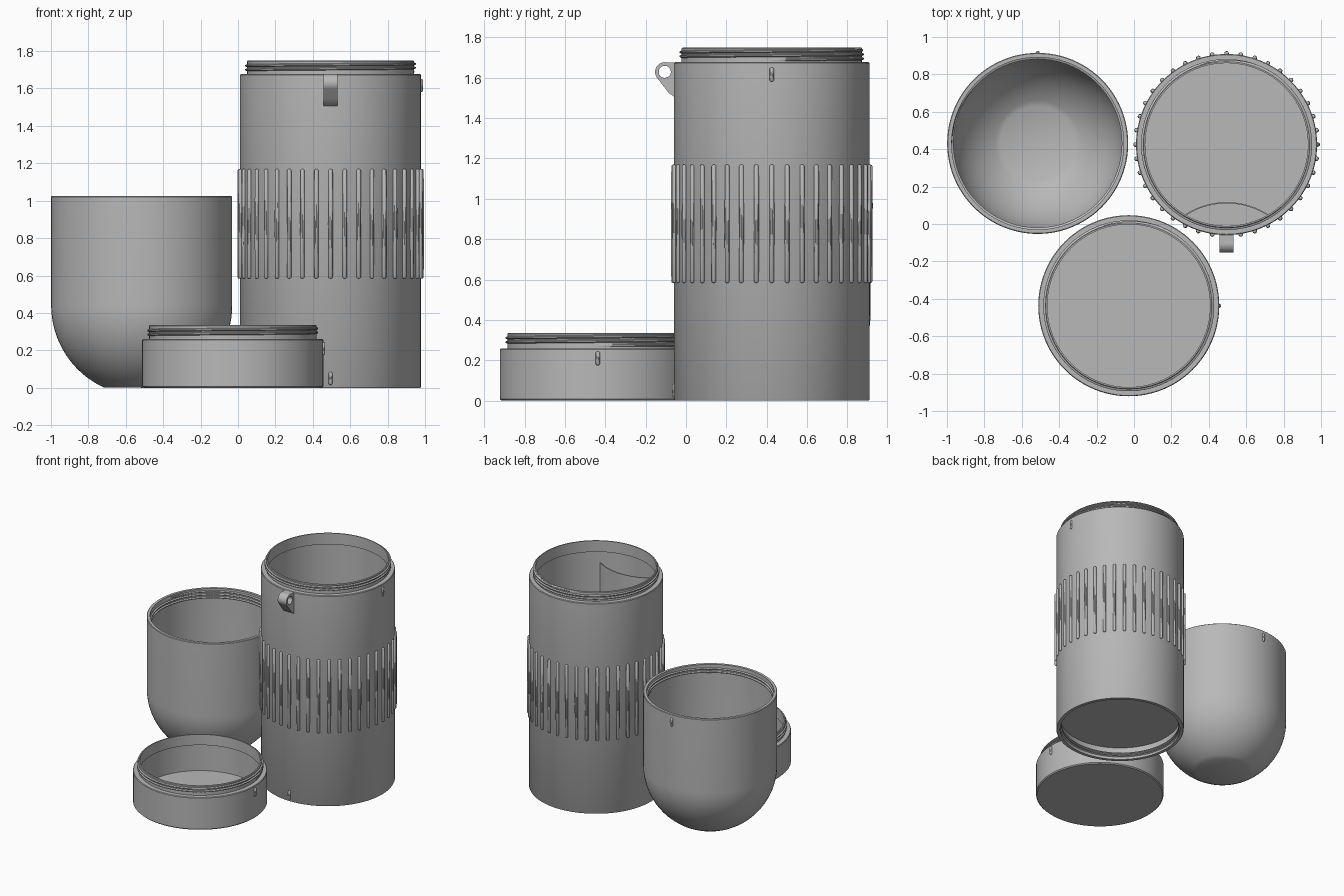
import bpy, bmesh, math
from mathutils import Vector, Matrix

if "Cube" in bpy.data.objects:
    bpy.data.objects.remove(bpy.data.objects["Cube"])

grey = bpy.data.materials.new("mid_grey")
grey.use_nodes = True
grey.diffuse_color = (0.48, 0.48, 0.48, 1)
grey.node_tree.nodes["Principled BSDF"].inputs["Base Color"].default_value = (0.48, 0.48, 0.48, 1)

BODY = (0.495, 0.425)
CUP = (-0.515, 0.431)
LID = (-0.028, -0.437)
R = 0.484        # outer radius shared by all three vessels
NECK = 0.447     # threaded neck radius
MOUTH = 0.435    # inside of the neck
BORE = 0.45      # inside of the wall


def finish(bm, name, location=(0, 0, 0), angle=35):
    bmesh.ops.recalc_face_normals(bm, faces=bm.faces)
    mesh = bpy.data.meshes.new(name)
    bm.to_mesh(mesh)
    bm.free()
    mesh.materials.append(grey)
    obj = bpy.data.objects.new(name, mesh)
    obj.location = location
    bpy.context.collection.objects.link(obj)
    bpy.ops.object.select_all(action='DESELECT')
    obj.select_set(True)
    bpy.context.view_layer.objects.active = obj
    bpy.ops.object.shade_smooth_by_angle(angle=math.radians(angle))
    return obj


def lathe(name, profile, centre, steps=96):
    """Spin an (r, z) profile that starts and ends on the axis."""
    bm = bmesh.new()
    verts = [bm.verts.new((r, 0, z)) for r, z in profile]
    edges = [bm.edges.new(pair) for pair in zip(verts, verts[1:])]
    bmesh.ops.spin(bm, geom=verts + edges, cent=(0, 0, 0), axis=(0, 0, 1),
                   angle=math.tau, steps=steps)
    bmesh.ops.remove_doubles(bm, verts=bm.verts, dist=0.0002)
    return finish(bm, name, (*centre, 0))


def thread(name, centre, radius, depth, z0, z1, turns):
    """Helical ridge; negative depth points inwards."""
    bm = bmesh.new()
    steps = int(turns * 72)
    previous = None
    for i in range(steps + 1):
        t = i / steps
        a = t * turns * math.tau
        z = z0 + (z1 - z0) * t
        d = depth * min(1, t * 20 + 0.05, (1 - t) * 20 + 0.05)
        ring = [bm.verts.new((r * math.cos(a), r * math.sin(a), z + h))
                for r, h in ((radius - depth * 0.2, -0.009), (radius + d, -0.003),
                             (radius + d, 0.003), (radius - depth * 0.2, 0.009))]
        if previous:
            for k in range(4):
                n = (k + 1) % 4
                bm.faces.new((previous[k], previous[n], ring[n], ring[k]))
        else:
            bm.faces.new(ring)
        previous = ring
    bm.faces.new(previous)
    return finish(bm, name, (*centre, 0))


def add_pill(bm, angle, radius, z0, z1, half_width):
    """Vertical round-ended bar standing on a cylinder wall."""
    new = bmesh.ops.create_uvsphere(bm, u_segments=10, v_segments=8, radius=half_width)["verts"]
    half = (z1 - z0) / 2 - half_width
    for v in new:
        v.co.z += math.copysign(half, v.co.z) if abs(v.co.z) > 1e-5 else 0
    place = Matrix.Rotation(angle, 4, 'Z') @ Matrix.Translation((radius, 0, (z0 + z1) / 2))
    bmesh.ops.transform(bm, matrix=place, verts=new)


def pill(name, centre, angle, z0, z1):
    bm = bmesh.new()
    add_pill(bm, angle, R, z0, z1, 0.011)
    finish(bm, name, (*centre, 0))


# Tall body: threaded neck on top, threaded socket underneath
lathe("body", [(0, 0.1), (0.455, 0.1), (0.455, 0), (R - 0.004, 0), (R, 0.006),
               (R, 1.672), (R - 0.004, 1.677), (NECK, 1.677), (NECK, 1.745),
               (NECK - 0.004, 1.749), (MOUTH, 1.749), (MOUTH, 1.66), (BORE, 1.655),
               (BORE, 0.14), (0, 0.14)], BODY)
thread("body_neck_thread", BODY, NECK, 0.01, 1.69, 1.738, 2.3)
thread("body_socket_thread", BODY, 0.455, -0.01, 0.015, 0.065, 2.3)

# Grip ribs around the body
bm = bmesh.new()
for i in range(40):
    add_pill(bm, i * math.tau / 40, R + 0.003, 0.583, 1.17, 0.0125)
finish(bm, "grip_ribs", (*BODY, 0))

# Curved partition inside the body
bm = bmesh.new()
half_angle = math.asin(0.232 / 0.405)
ribbon = []
for i in range(25):
    a = math.pi / 2 + half_angle * (1 - i / 12)
    ribbon.append([bm.verts.new((r * math.cos(a), r * math.sin(a) - 0.715, z))
                   for r, z in ((0.4, 0.13), (0.407, 0.13), (0.407, 1.57), (0.4, 1.57))])
for a, b in zip(ribbon, ribbon[1:]):
    for k in range(4):
        n = (k + 1) % 4
        bm.faces.new((a[k], a[n], b[n], b[k]))
bm.faces.new(ribbon[0])
bm.faces.new(ribbon[-1])
finish(bm, "inner_partition", (*BODY, 0))

# Carry loop on the front: drop-shaped plate with a round hole
bm = bmesh.new()
eye = Vector((-0.105, 1.629))
count = 32
rows = []
for x in (-0.038, 0.038):
    inner, outer = [], []
    for i in range(count):
        a = math.tau * i / count
        d = Vector((math.cos(a), math.sin(a)))
        # straight top, wall side, slanted underside, round nose
        reach = 0.048
        if d.x > 0.01 or d.y < -0.7:
            limits = [0.052 / d.x] if d.x > 0.01 else []
            if d.y > 0.01:
                limits.append(0.047 / d.y)
            slant = d.dot(Vector((-0.79, -0.61)))
            if slant > 0.01:
                limits.append(0.048 / slant)
            reach = min(limits)
        for ring, r in ((inner, 0.03), (outer, reach)):
            p = eye + d * r
            ring.append(bm.verts.new((x, p.x, p.y)))
    rows.append((inner, outer))
(in0, out0), (in1, out1) = rows
for i in range(count):
    j = (i + 1) % count
    for a, b in ((in0, out0), (out0, out1), (out1, in1), (in1, in0)):
        bm.faces.new((a[i], a[j], b[j], b[i]))
finish(bm, "carry_loop", (BODY[0], 0, 0))

# Lower gusset joining the loop to the wall
bm = bmesh.new()
sides = [[bm.verts.new((x, y, z)) for y, z in
          ((-0.143, 1.6), (-0.105, 1.599), (-0.075, 1.61), (-0.05, 1.61), (-0.05, 1.515), (-0.065, 1.518))]
         for x in (-0.038, 0.038)]
for side in sides:
    bm.faces.new(side)
for i in range(6):
    j = (i + 1) % 6
    bm.faces.new((sides[0][i], sides[0][j], sides[1][j], sides[1][i]))
finish(bm, "loop_gusset", (BODY[0], 0, 0))

# Cup with a spherical underside and a flat foot
def dome(radius, centre_z, foot, steps=16):
    start = math.acos(foot / radius)
    return [(radius * math.cos(start * (1 - i / steps)),
             centre_z - radius * math.sin(start * (1 - i / steps))) for i in range(steps + 1)]

lathe("cup", [(0, 0)] + dome(R, 0.441, 0.2) +
      [(R, 1.021), (R - 0.004, 1.025), (0.46, 1.025)] +
      dome(0.46, 0.445, 0.2)[::-1] + [(0, 0.031)], CUP)
thread("cup_thread", CUP, 0.46, -0.01, 0.945, 1.005, 2.5)

# Shallow lid with its own threaded neck
lathe("lid", [(0, 0), (R - 0.008, 0), (R, 0.008), (R, 0.255), (R - 0.004, 0.26),
              (NECK, 0.26), (NECK, 0.331), (NECK - 0.004, 0.335), (MOUTH, 0.335),
              (MOUTH, 0.25), (BORE, 0.245), (BORE, 0.04), (0, 0.04)], LID)
thread("lid_thread", LID, NECK, 0.01, 0.274, 0.323, 2.3)

# Small alignment marks
pill("body_top_mark", BODY, 0, 1.58, 1.652)
pill("body_bottom_mark", BODY, -math.pi / 2, 0.015, 0.085)
pill("cup_mark", CUP, math.pi / 2, 0.93, 1.0)
pill("lid_mark", LID, 0, 0.175, 0.245)
